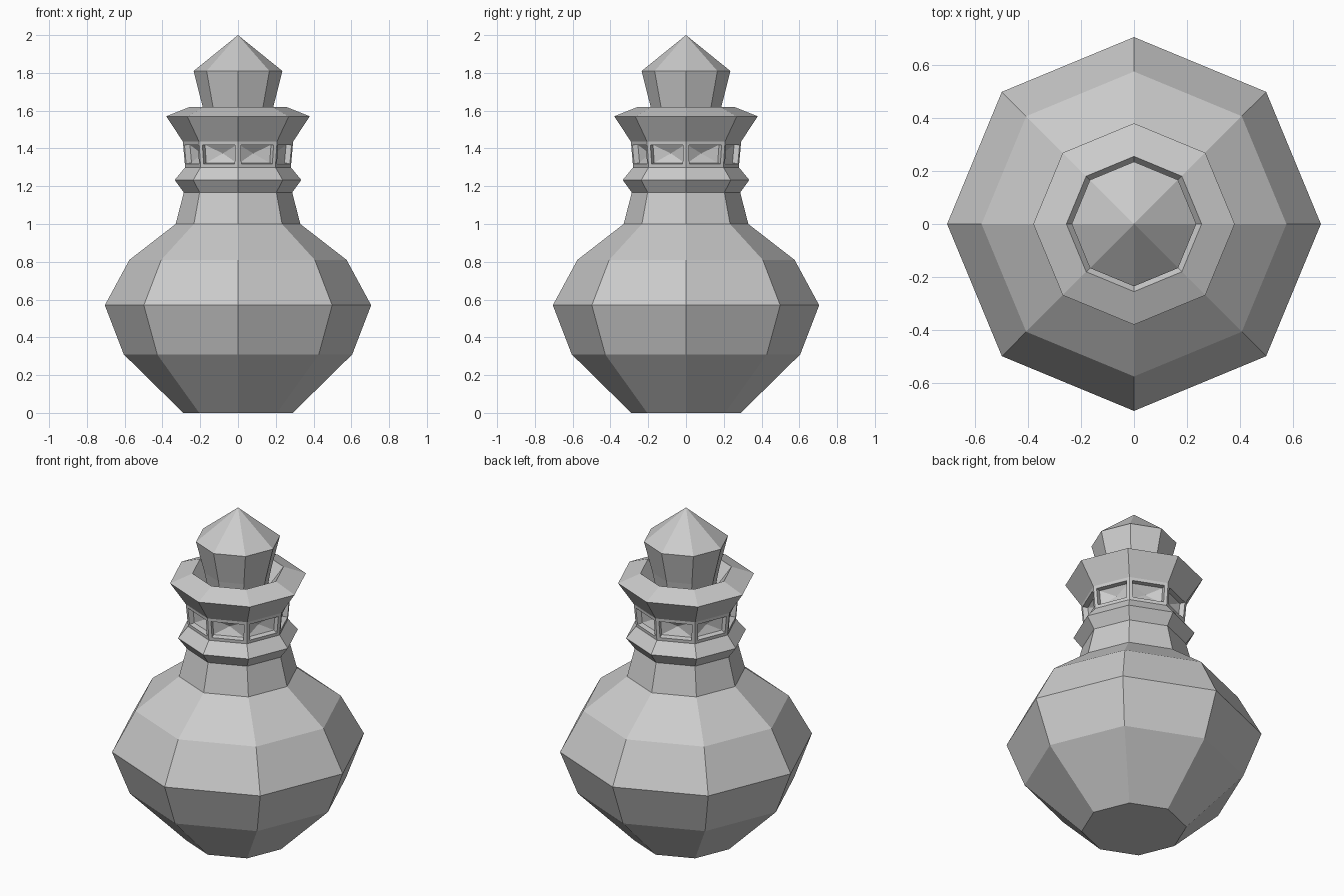
import bpy, bmesh
from math import cos, sin, pi

if "Cube" in bpy.data.objects:
    bpy.data.objects.remove(bpy.data.objects["Cube"])

SIDES = 8


def lathe(name, profile, cap_top=True):
    """Eight-sided turned shape from (radius, z) pairs; radius 0 makes a tip."""
    bm = bmesh.new()
    rings = []
    for r, z in profile:
        count = SIDES if r > 0 else 1
        rings.append([bm.verts.new((r * cos(2 * pi * i / SIDES),
                                    r * sin(2 * pi * i / SIDES), z))
                      for i in range(count)])
    bands = []
    for a, b in zip(rings, rings[1:]):
        band = []
        for i in range(SIDES):
            j = (i + 1) % SIDES
            if len(b) == 1:
                band.append(bm.faces.new((a[i], a[j], b[0])))
            else:
                band.append(bm.faces.new((a[i], a[j], b[j], b[i])))
        bands.append(band)
    bm.faces.new(rings[0][::-1])
    if cap_top and len(rings[-1]) > 1:
        bm.faces.new(rings[-1])
    bm.normal_update()
    return name, bm, bands


def finish(name, bm):
    mesh = bpy.data.meshes.new(name)
    bm.to_mesh(mesh)
    bm.free()
    obj = bpy.data.objects.new(name, mesh)
    bpy.context.collection.objects.link(obj)
    return obj


# Bottle: belly, neck, collar, window band, flared lip, inner funnel
name, bm, bands = lathe("bottle", [
    (0.29, 0.0), (0.605, 0.31), (0.705, 0.57), (0.575, 0.81), (0.33, 1.0),
    (0.287, 1.167), (0.335, 1.233), (0.28, 1.30), (0.292, 1.437),
    (0.38, 1.57), (0.255, 1.62), (0.165, 1.50)])

# Recessed faceted windows around the neck band
windows = bands[7]
bmesh.ops.inset_individual(bm, faces=windows, thickness=0.026)
bmesh.ops.inset_individual(bm, faces=windows, thickness=0.004, depth=-0.03)
bmesh.ops.poke(bm, faces=windows, offset=-0.025)
finish(name, bm)

# Stopper: tapered plug with a pointed top
name, bm, _ = lathe("stopper", [(0.16, 1.48), (0.187, 1.62),
                                (0.235, 1.81), (0.0, 2.0)])
finish(name, bm)
